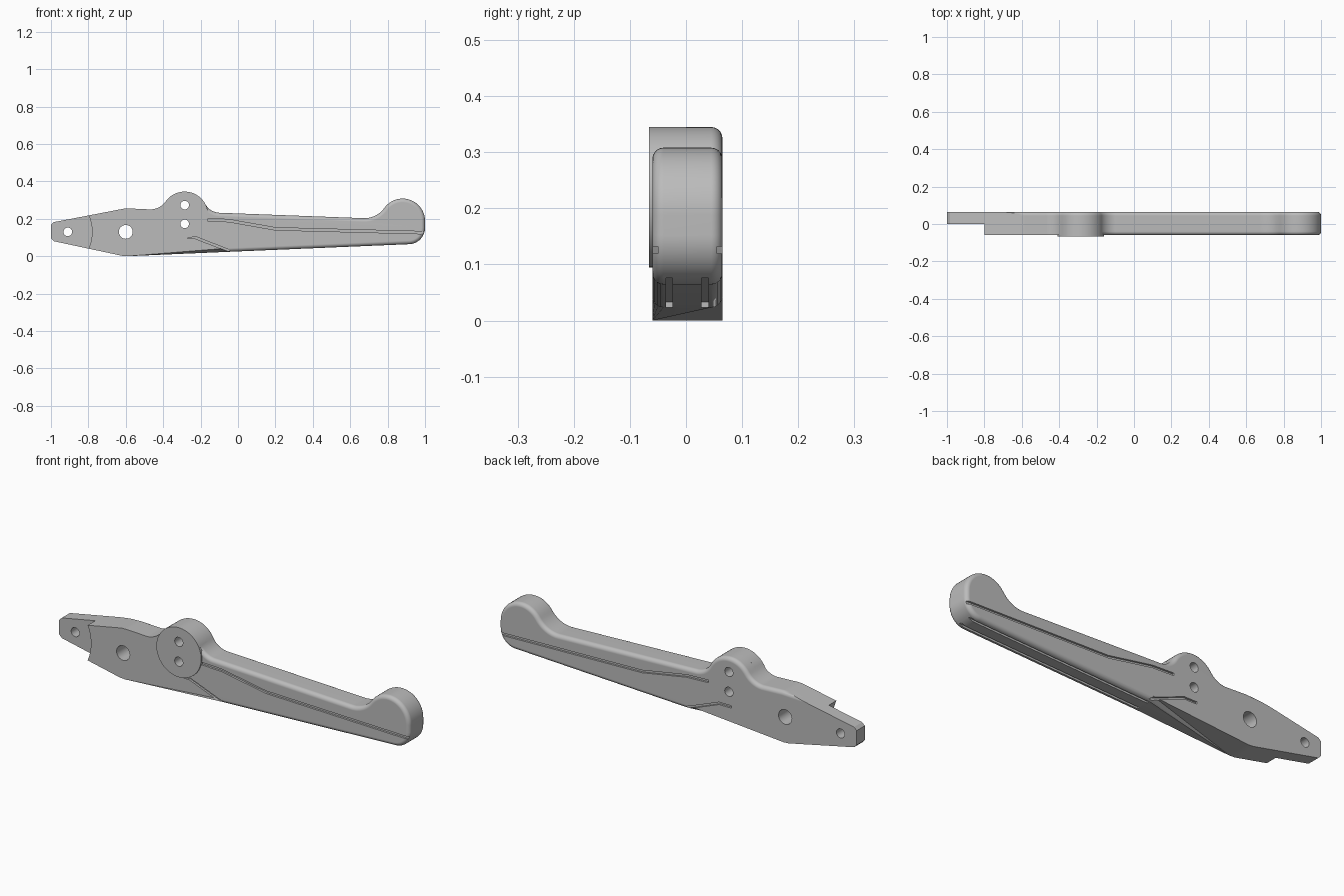
import bpy
import bmesh
from math import sin, cos, radians

cube = bpy.data.objects.get("Cube")
if cube:
    bpy.data.objects.remove(cube, do_unlink=True)

FRONT, BACK = -0.06, 0.065

grey = bpy.data.materials.new("plain_grey")
grey.use_nodes = True
colour = (0.5, 0.5, 0.5, 1)
grey.diffuse_color = colour
grey.node_tree.nodes["Principled BSDF"].inputs["Base Color"].default_value = colour


def arc(cx, cz, r, a0, a1, n):
    """Points along an arc in the side plane, angles in degrees."""
    angles = [radians(a0 + (a1 - a0) * i / n) for i in range(n + 1)]
    return [(cx + r * cos(a), cz + r * sin(a)) for a in angles]


def circle(cx, cz, r, n=40):
    return arc(cx, cz, r, 0, 360, n)[:-1]


def prism(bm, outline, y0, y1):
    """Extrude a side-plane outline from y0 to y1."""
    face = bm.faces.new([bm.verts.new((x, y0, z)) for x, z in outline])
    ext = bmesh.ops.extrude_face_region(bm, geom=[face], use_keep_orig=True)
    verts = [g for g in ext["geom"] if isinstance(g, bmesh.types.BMVert)]
    bmesh.ops.translate(bm, verts=verts, vec=(0, y1 - y0, 0))
    bmesh.ops.recalc_face_normals(bm, faces=bm.faces[:])


def make_object(name, bm):
    mesh = bpy.data.meshes.new(name)
    bm.to_mesh(mesh)
    bm.free()
    mesh.materials.append(grey)
    obj = bpy.data.objects.new(name, mesh)
    bpy.context.collection.objects.link(obj)
    return obj


def activate(obj):
    bpy.ops.object.select_all(action='DESELECT')
    obj.select_set(True)
    bpy.context.view_layer.objects.active = obj


def cut(obj, cutter):
    activate(obj)
    mod = obj.modifiers.new("cut", 'BOOLEAN')
    mod.operation = 'DIFFERENCE'
    mod.solver = 'EXACT'
    mod.object = cutter
    bpy.ops.object.modifier_apply(modifier=mod.name)


def strip(path, width):
    """Outline of a narrow band that follows a path."""
    h = width / 2
    return [(x, z + h) for x, z in path] + [(x, z - h) for x, z in reversed(path)]


# Lever body: tapered plate, round boss hump, long grip and end knob
outline = [(-1, 0.095), (-1, 0.168), (-0.985, 0.182), (-0.61, 0.254), (-0.58, 0.255)]
outline += arc(-0.469, 0.35, 0.1, 270, 324.7, 10)
outline += arc(-0.285, 0.22, 0.125, 144.7, 28.4, 24)[1:]
outline += arc(-0.096, 0.322, 0.09, 208.4, 267, 10)[1:]
outline += arc(0.676, 0.333, 0.13, 268, 324.6, 12)
outline += arc(0.88, 0.188, 0.12, 144.6, 0, 26)[1:]
outline += arc(0.912, 0.152, 0.088, 0, -87, 16)
outline += [(-0.05, 0.0233), (-0.59, 0), (-0.62, 0.002), (-0.985, 0.08)]

bm = bmesh.new()
prism(bm, outline, FRONT, BACK)

# Round over the grip all round, and the rear edge along the top of the plate
rounded = []
for e in bm.edges:
    a, b = (v.co for v in e.verts)
    if abs(a.y - b.y) > 0.001:
        continue
    mid = (a + b) / 2
    top_start = -0.17 if mid.y < 0 else -0.6
    if mid.x > -0.05 or (mid.z > 0.2 and mid.x > top_start):
        rounded.append(e)
bmesh.ops.bevel(bm, geom=rounded, offset=0.02, offset_type='OFFSET', segments=5,
                profile=0.5, affect='EDGES', clamp_overlap=False)
body = make_object("lever_body", bm)

# Raised round boss on the front
bm = bmesh.new()
prism(bm, circle(-0.285, 0.22, 0.1252, 64), -0.066, 0)
boss = make_object("pivot_boss", bm)

# Cutter: tongue step and the narrow grooves
bm = bmesh.new()
prism(bm, circle(-1.0, 0.13, 0.22, 80), -0.1, 0)
upper = [(-0.17, 0.195), (-0.05, 0.19), (0.2, 0.146), (1.05, 0.124)]
lower = [(-0.3, 0.1), (-0.23, 0.1), (-0.05, 0.03), (-0.02, 0.01)]
for y0, y1 in ((-0.1, FRONT + 0.01), (BACK - 0.01, 0.1)):
    prism(bm, strip(upper, 0.013), y0, y1)
    prism(bm, strip(lower, 0.012), y0, y1)
for y in (-0.03, 0.034):
    prism(bm, [(-0.05, -0.02), (1.05, -0.02), (1.05, 0.08), (-0.05, 0.033)],
          y - 0.006, y + 0.006)
grooves = make_object("groove_cutter", bm)

# Cutter: through holes
bm = bmesh.new()
for x, z, r in ((-0.91, 0.13, 0.023), (-0.6, 0.13, 0.037),
                (-0.285, 0.273, 0.023), (-0.285, 0.173, 0.023)):
    prism(bm, circle(x, z, r, 32), -0.2, 0.2)
holes = make_object("hole_cutter", bm)

cut(body, grooves)
cut(body, holes)
cut(boss, holes)
for cutter in (grooves, holes):
    bpy.data.objects.remove(cutter, do_unlink=True)

# Smooth curves, crisp edges
for obj in (body, boss):
    activate(obj)
    bpy.ops.object.shade_smooth_by_angle(angle=radians(30))
    weighted = obj.modifiers.new("weighted_normals", 'WEIGHTED_NORMAL')
    weighted.keep_sharp = True
